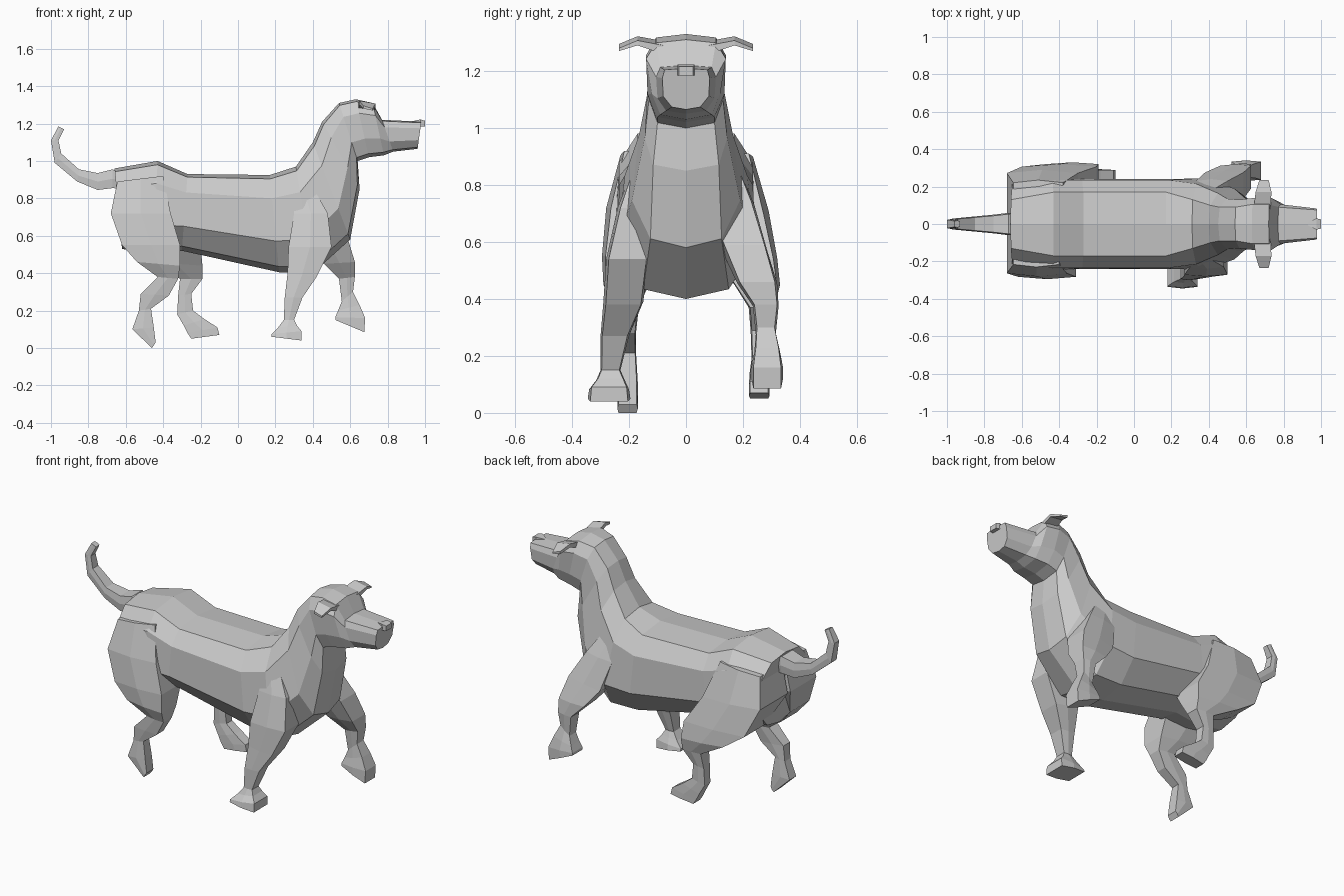
import bpy, bmesh


def loft(name, rings, mirror=False):
    """Skin a row of equal-sized closed rings and cap both ends."""
    bm = bmesh.new()
    rows = [[bm.verts.new(p) for p in ring] for ring in rings]
    n = len(rows[0])
    for a, b in zip(rows, rows[1:]):
        for i in range(n):
            j = (i + 1) % n
            bm.faces.new((a[i], a[j], b[j], b[i]))
    bm.faces.new(rows[0])
    bm.faces.new(rows[-1])
    bmesh.ops.recalc_face_normals(bm, faces=bm.faces)
    me = bpy.data.meshes.new(name)
    bm.to_mesh(me)
    bm.free()
    ob = bpy.data.objects.new(name, me)
    bpy.context.collection.objects.link(ob)
    if mirror:
        ob.modifiers.new("Mirror", 'MIRROR').use_axis = (False, True, False)
    return ob


def body_ring(tx, tz, bx, bz, wt, wm, wl, wb):
    """Ten-sided ring: top and bottom ridge points, four half widths between."""
    prof = [(0, 0), (.04, wt), (.24, wm), (.68, wl), (.94, wb), (1, 0)]
    pts = [(tx + (bx - tx) * t, w, tz + (bz - tz) * t) for t, w in prof]
    return pts + [(x, -y, z) for x, y, z in reversed(pts[1:-1])]


def limb_ring(xb, zb, xf, zf, yc, hw):
    """Six-sided ring between a back point and a front point."""
    xm, zm = (xb + xf) / 2, (zb + zf) / 2
    e = hw * .88
    return [(xb, yc - e, zb), (xm, yc - hw, zm), (xf, yc - e, zf),
            (xf, yc + e, zf), (xm, yc + hw, zm), (xb, yc + e, zb)]


def limb(name, rows):
    return loft(name, [limb_ring(*r) for r in rows])


# Trunk, neck and head in one skin, rump to muzzle
loft("body_and_head", [body_ring(*r) for r in [
    (-.66, .96, -.62, .53, .13, .22, .22, .12),
    (-.43, 1.0, -.45, .50, .17, .235, .25, .13),
    (-.27, .93, -.30, .52, .17, .235, .24, .14),
    (.17, .925, .22, .405, .17, .235, .24, .15),
    (.31, .97, .40, .40, .13, .215, .245, .15),
    (.40, 1.10, .60, .58, .10, .165, .19, .125),
    (.45, 1.21, .65, .85, .09, .135, .145, .115),
    (.54, 1.31, .64, 1.0, .09, .13, .13, .10),
    (.63, 1.33, .70, 1.02, .105, .14, .135, .10),
    (.72, 1.31, .78, 1.03, .105, .14, .12, .09),
    (.77, 1.22, .83, 1.05, .09, .105, .10, .07),
    (.98, 1.21, .96, 1.065, .075, .083, .08, .05)]])

# Front legs
limb("front_leg_right", [
    (.30, .84, .40, .86, -.13, .06),
    (.30, .72, .48, .72, -.155, .085), (.27, .54, .50, .54, -.205, .075),
    (.265, .40, .42, .38, -.22, .07), (.25, .27, .345, .27, -.25, .05),
    (.245, .15, .30, .15, -.265, .035), (.215, .11, .315, .12, -.265, .05),
    (.18, .075, .34, .09, -.27, .07), (.18, .06, .34, .04, -.27, .075)])
limb("front_leg_left", [
    (.30, .84, .42, .86, .13, .06),
    (.33, .72, .50, .74, .155, .085), (.38, .55, .585, .59, .205, .08),
    (.46, .45, .625, .46, .25, .07), (.54, .37, .625, .38, .28, .045),
    (.555, .25, .615, .30, .28, .035), (.535, .20, .65, .23, .285, .045),
    (.52, .165, .68, .16, .285, .055), (.52, .15, .675, .085, .285, .055)])

# Hind legs, thighs meeting inside the rump
limb("hind_leg_right", [
    (-.645, .89, -.40, .92, -.115, .115), (-.68, .72, -.36, .72, -.14, .14),
    (-.62, .55, -.31, .55, -.19, .105), (-.54, .46, -.31, .44, -.21, .08),
    (-.43, .38, -.32, .37, -.21, .045), (-.52, .29, -.37, .28, -.21, .035),
    (-.53, .20, -.465, .21, -.205, .03), (-.565, .10, -.45, .11, -.205, .036),
    (-.46, 0, -.44, .03, -.205, .036)])
limb("hind_leg_left", [
    (-.645, .89, -.38, .91, .115, .12), (-.68, .72, -.30, .70, .14, .15),
    (-.60, .55, -.20, .54, .21, .11), (-.47, .46, -.19, .44, .25, .08),
    (-.31, .37, -.19, .37, .265, .045), (-.32, .28, -.25, .29, .26, .033),
    (-.325, .18, -.24, .20, .26, .03), (-.29, .12, -.18, .155, .258, .035),
    (-.27, .08, -.11, .11, .257, .036), (-.25, .05, -.10, .07, .257, .036)])

# Tail curling upward
limb("tail", [
    (-.62, .85, -.62, .93, 0, .05), (-.67, .855, -.67, .955, 0, .06),
    (-.75, .845, -.75, .935, 0, .05),
    (-.86, .89, -.85, .955, 0, .04), (-.98, .99, -.945, 1.04, 0, .03),
    (-1.0, 1.11, -.96, 1.11, 0, .025), (-.96, 1.185, -.93, 1.17, 0, .018)])

# Folded ears, mirrored
loft("ears", [[(x0, y, z0), (x1, y, z0 - .01), (x1, y, z1 - .015), (x0, y, z1)]
              for y, x0, x1, z0, z1 in [(.08, .64, .73, 1.27, 1.305),
                                        (.17, .65, .735, 1.30, 1.322),
                                        (.235, .67, .72, 1.28, 1.295)]], mirror=True)

# Nose wedge
loft("nose", [[(x, -w, 1.185), (x, w, 1.185), (x, w, z), (x, -w, z)]
              for x, w, z in [(.93, .008, 1.212), (.975, .03, 1.222), (1.0, .025, 1.215)]])
